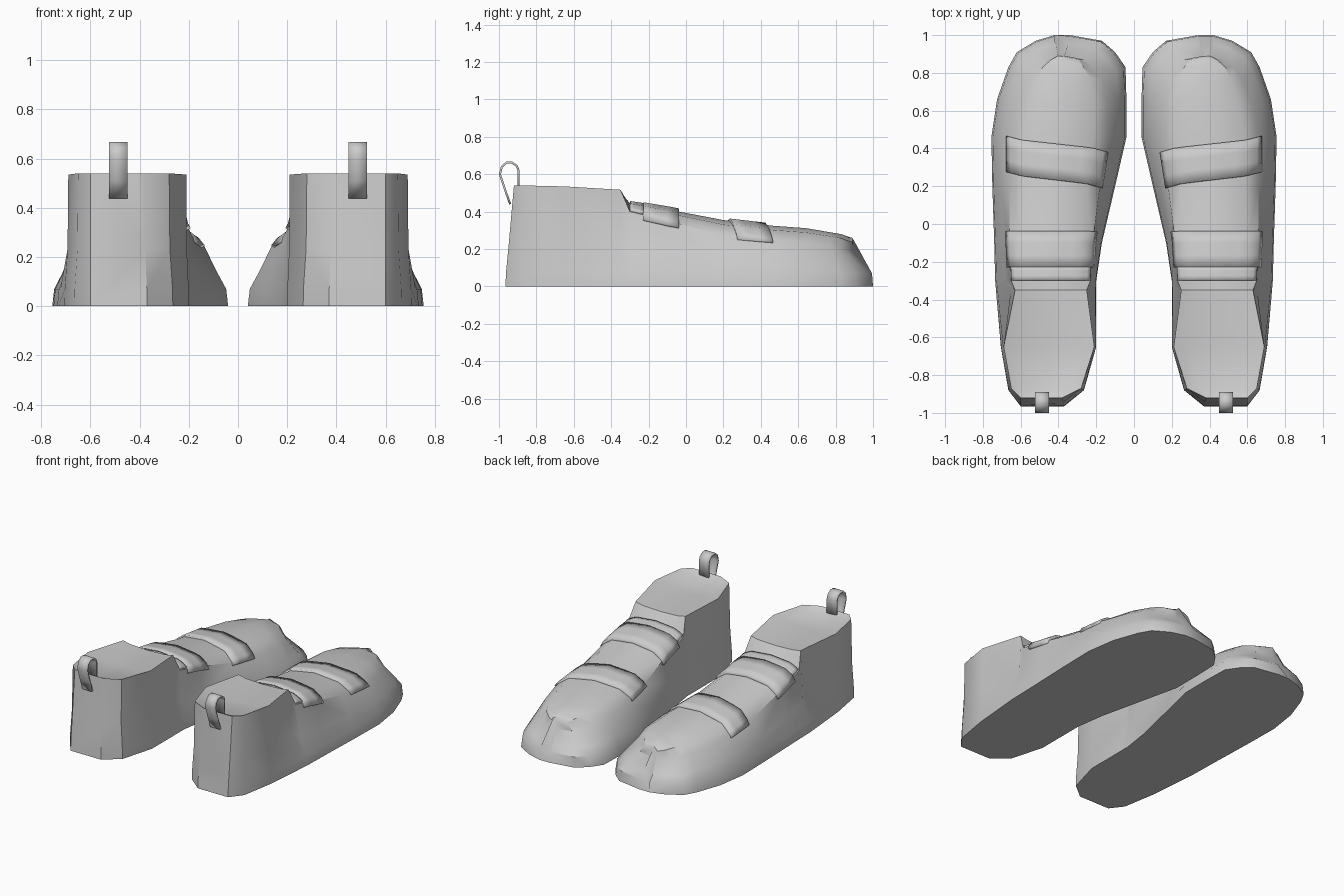
import bpy, bmesh, math
from mathutils import Vector

if "Cube" in bpy.data.objects:
    bpy.data.objects.remove(bpy.data.objects["Cube"])

# Heel-to-toe sections: sole y, sole inner x, sole outer x,
# upper y, shoulder inner x, shoulder outer x, shoulder z, crown z
S = [
    (-.965, .37, .60, -.92, .38, .60, .54, .54),
    (-.88, .265, .665, -.87, .28, .65, .54, .51),
    (-.65, .20, .705, -.65, .21, .69, .535, .505),
    (-.36, .20, .73, -.35, .25, .63, .517, .50),
    (-.30, .20, .735, -.30, .23, .65, .40, .445),
    (-.10, .17, .74, -.10, .22, .66, .35, .412),
    (.20, .10, .75, .20, .18, .66, .275, .355),
    (.46, .04, .755, .46, .14, .66, .25, .325),
    (.66, .04, .725, .64, .14, .62, .235, .312),
    (.83, .045, .665, .77, .17, .57, .22, .29),
    (.91, .10, .62, .83, .22, .53, .205, .28),
    (.97, .17, .52, .87, .26, .47, .19, .265),
    (1.0, .34, .42, .89, .36, .41, .185, .26),
]


def section(s):
    """Eleven points across the shoe, from inner sole edge to outer sole edge."""
    yb, xi, xo, yt, ti, to, zs, zt = s
    mid = (ti + to) / 2

    def side(b, t):
        k = .1 + 1.3 * zs
        return [Vector((b, yb, 0)),
                Vector((b + (t - b) * .08, yb + (yt - yb) * .05, .07)),
                Vector((b + (t - b) * k, yb + (yt - yb) * .4, .07 + .35 * (zs - .07))),
                Vector((t, yt, zs)),
                Vector((t + (mid - t) * .3, yt, zs + .7 * (zt - zs)))]
    return side(xi, ti) + [Vector((mid, yt, zt))] + side(xo, to)[::-1]


def on_surface(y, u):
    """Point on the upper at length y and across-position u (0 to 10)."""
    for a, b in zip(S, S[1:]):
        if a[3] <= y <= b[3]:
            t = (y - a[3]) / (b[3] - a[3])
            p = section([m + (n - m) * t for m, n in zip(a, b)])
            i = min(int(u), 9)
            return p[i].lerp(p[i + 1], u - i)


def finish(name, rows, closed=False, thick=0, angle=35):
    """Skin rows of points, mirror to the other foot and shade."""
    bm = bmesh.new()
    vs = [[bm.verts.new(p) for p in r] for r in rows]
    n = len(rows[0])
    for a, b in zip(vs, vs[1:]):
        for i in range(n if closed else n - 1):
            j = (i + 1) % n
            bm.faces.new((a[i], a[j], b[j], b[i]))
    if closed:
        bm.faces.new(vs[0])
        bm.faces.new(vs[-1])
    bmesh.ops.recalc_face_normals(bm, faces=bm.faces[:])
    me = bpy.data.meshes.new(name)
    bm.to_mesh(me)
    bm.free()
    ob = bpy.data.objects.new(name, me)
    bpy.context.collection.objects.link(ob)
    bpy.ops.object.select_all(action='DESELECT')
    ob.select_set(True)
    bpy.context.view_layer.objects.active = ob
    bpy.ops.object.shade_smooth_by_angle(angle=math.radians(angle))
    if thick:
        m = ob.modifiers.new("thickness", 'SOLIDIFY')
        m.thickness, m.offset = thick, 0
    ob.modifiers.new("other_foot", 'MIRROR').use_mirror_merge = False
    return ob


def strap(name, back, front, u0, u1, thick, slant=0):
    """Band wrapped over the instep; slant pushes the outer end forward."""
    rows = []
    for k in range(4):
        row = []
        for i in range(13):
            f = i / 12
            y = back + (front - back) * k / 3 + slant * f
            row.append(on_surface(y, u0 + (u1 - u0) * f))
        rows.append(row)
    finish(name, rows, thick=thick)


# Shoe bodies with sole, upper and shallow collar recess
finish("shoe_body", [section(s) for s in S], closed=True)

# Tongue edge and the two instep straps
strap("tongue", -.30, -.225, 3.1, 6.9, .025)
strap("ankle_strap", -.23, -.04, 2.85, 7.15, .034)
strap("toe_strap", .19, .38, 2.85, 7.15, .024, slant=.085)

# Heel pull loops
loop = [(-.94, .44), (-.965, .51), (-.995, .60), (-.985, .64), (-.96, .662),
        (-.93, .662), (-.905, .645), (-.895, .62), (-.895, .50)]
finish("heel_loop", [[Vector((x, y, z)) for x in (.45, .525)] for y, z in loop],
       thick=.011, angle=50)
